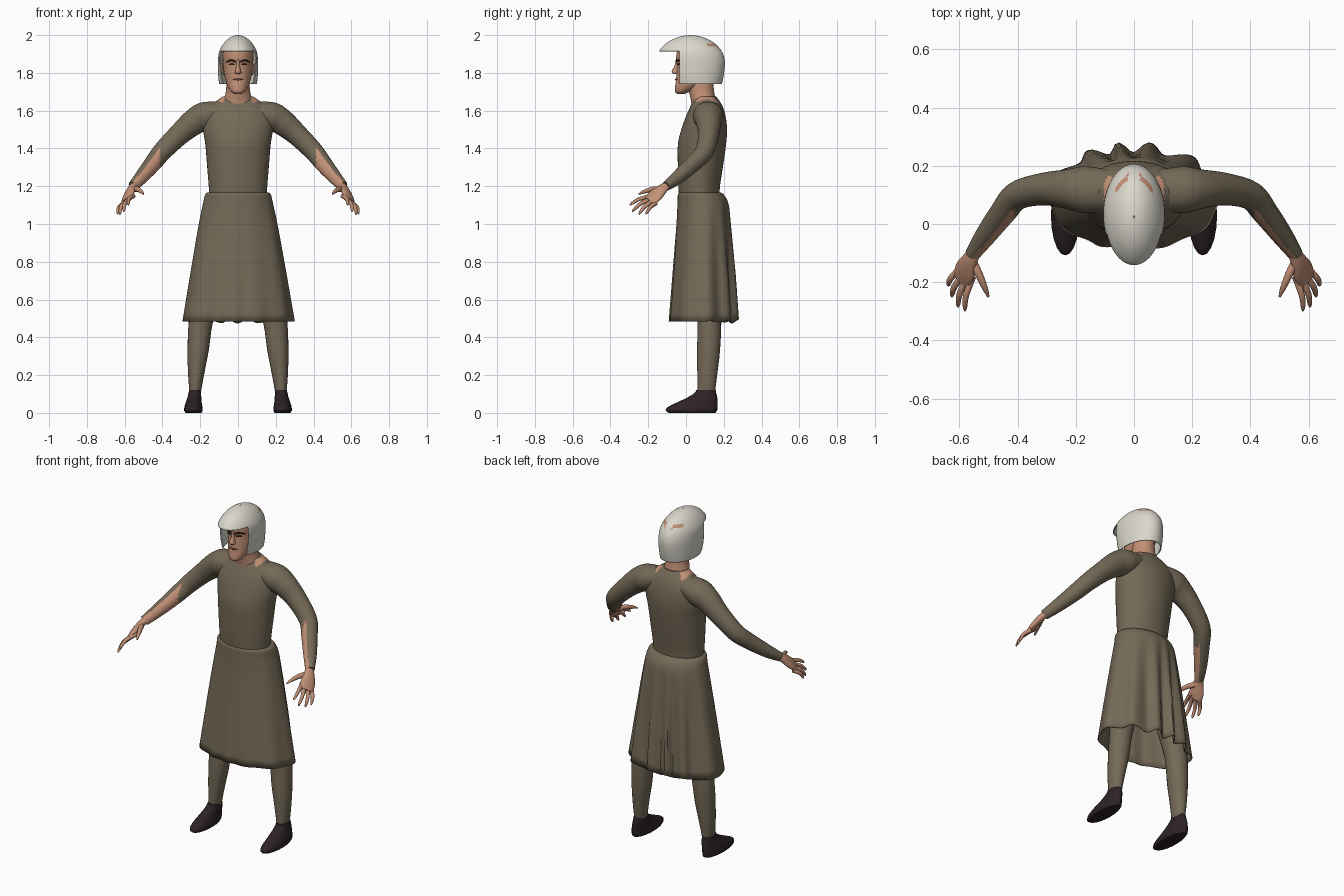
import bpy, bmesh
from math import sin, cos, tau, atan2, radians
from mathutils import Vector as V

cube = bpy.data.objects.get("Cube")
if cube:
    bpy.data.objects.remove(cube, do_unlink=True)


def material(name, r, g, b):
    m = bpy.data.materials.new(name)
    m.use_nodes = True
    m.diffuse_color = (r, g, b, 1)
    node = next(n for n in m.node_tree.nodes if n.type == 'BSDF_PRINCIPLED')
    node.inputs["Base Color"].default_value = (r, g, b, 1)
    node.inputs["Roughness"].default_value = 0.8
    return m


CLOTH = material("brown cloth", .175, .142, .095)
SKIN = material("skin", .54, .28, .18)
SHELL = material("off white", .70, .68, .60)
SHOE = material("dark leather", .026, .016, .018)
BROW = material("dark brown", .04, .018, .012)
LIP = material("lip", .30, .11, .08)


def resample(rows, k):
    """Smooth a list of number tuples with a Catmull-Rom spline."""
    out = []
    for i in range(len(rows) - 1):
        a, b, c, d = (rows[min(max(i + j, 0), len(rows) - 1)] for j in (-1, 0, 1, 2))
        for s in range(k):
            t = s / k
            out.append(tuple(q + .5 * t * (r - p + t * (2*p - 5*q + 4*r - w + t * (3*(q - r) + w - p)))
                             for p, q, r, w in zip(a, b, c, d)))
    return out + [rows[-1]]


def loft(name, rings, mats, n=32, caps=True, mirror=False, edit=None):
    """Skin a list of (centre, u, v) ellipses."""
    bm = bmesh.new()
    loops = [[bm.verts.new(c + u * cos(tau * j / n) + v * sin(tau * j / n)) for j in range(n)]
             for c, u, v in rings]
    for lo, hi in zip(loops, loops[1:]):
        for j in range(n):
            k = (j + 1) % n
            bm.faces.new((lo[j], lo[k], hi[k], hi[j]))
    if caps:
        bm.faces.new(loops[0][::-1])
        bm.faces.new(loops[-1])
    bmesh.ops.recalc_face_normals(bm, faces=bm.faces)
    if edit:
        edit(bm)
    me = bpy.data.meshes.new(name)
    bm.to_mesh(me)
    bm.free()
    for m in mats:
        me.materials.append(m)
    me.shade_smooth()
    me.set_sharp_from_angle(angle=radians(45))
    ob = bpy.data.objects.new(name, me)
    bpy.context.scene.collection.objects.link(ob)
    if mirror:
        ob.modifiers.new("mirror", 'MIRROR').use_mirror_merge = False
    return ob


def stack(name, rows, mats, k=4, x=False, **kw):
    """Level rings: (z, half width, front y, back y[, centre x])."""
    rings = [(V((r[4] if x else 0, (r[2] + r[3]) / 2, r[0])), V((r[1], 0, 0)), V((0, (r[3] - r[2]) / 2, 0)))
             for r in resample(rows, k)]
    return loft(name, rings, mats, **kw)


def limb(name, rows, mats, side=(0, 1, 0), k=4, **kw):
    """Rings square to a path: (x, y, z, radius along side, other radius)."""
    rows = resample(rows, k)
    pts = [V(r[:3]) for r in rows]
    rings = []
    for i, r in enumerate(rows):
        t = (pts[min(i + 1, len(pts) - 1)] - pts[max(i - 1, 0)]).normalized()
        u = (V(side) - t * V(side).dot(t)).normalized()
        rings.append((pts[i], u * r[3], t.cross(u) * r[4]))
    return loft(name, rings, mats, mirror=True, **kw)


def paint(test):
    def edit(bm):
        for f in bm.faces:
            if test(f.calc_center_median(), f.normal):
                f.material_index = 1
    return edit


# Bodice with notched collar
stack("bodice", [(1.12, .15, -.035, .175), (1.2, .155, -.04, .18), (1.3, .163, -.043, .195),
                 (1.42, .173, -.043, .212), (1.5, .185, -.025, .217), (1.57, .185, 0, .21),
                 (1.62, .155, .022, .195), (1.655, .11, .038, .175), (1.675, .08, .05, .16)],
      [CLOTH, SKIN], k=6, n=72,
      edit=paint(lambda c, n: c.z > 1.632 + 1.6 * abs(abs(c.x) - .088) and abs(c.x) > .06))


# Skirt with folds that deepen toward the hem and the back
def folds(bm):
    for v in bm.verts:
        t = max(0, (1.15 - v.co.z) / .67)
        a = atan2(v.co.y - .09, v.co.x)
        back = max(0, sin(a))
        wave = sin(11 * a + .7 * sin(3 * a) + .5)
        s = 1 + wave * (.022 * t + .085 * back * min(1, t * 1.6))
        v.co.x *= s
        v.co.y = .09 + (v.co.y - .09) * s
        v.co.z += .012 * t * back * wave


skirt = stack("skirt", [(1.168, .145, -.03, .17), (1.16, .172, -.042, .195), (1.11, .185, -.045, .225),
                        (1, .208, -.05, .235), (.8, .243, -.065, .247), (.485, .295, -.088, .265)],
              [CLOTH], k=5, n=120, caps=False, edit=folds)
skirt.modifiers.new("cloth thickness", 'SOLIDIFY').thickness = .005

# Legs and shoes
stack("legs", [(.1, .029, .062, .152, .227), (.2, .042, .06, .165, .222), (.33, .056, .058, .18, .211),
               (.48, .064, .06, .187, .197), (.7, .08, .03, .19, .155), (.95, .09, 0, .2, .1)],
      [CLOTH], x=True, n=24, mirror=True)
stack("shoes", [(0, .042, -.09, .155, .235), (.012, .049, -.108, .165, .236), (.03, .048, -.098, .167, .236),
                (.052, .043, -.055, .167, .235), (.08, .037, .005, .166, .231),
                (.105, .033, .045, .16, .229), (.12, .031, .054, .157, .228)],
      [SHOE], x=True, k=2, n=20, mirror=True)

# Arms: sleeve outside, bare inner forearm
INNER = V((-.66, -.66, -.2))
limb("arms", [(.08, .115, 1.6, .07, .05), (.17, .118, 1.572, .08, .075), (.23, .12, 1.542, .068, .07),
              (.31, .12, 1.475, .056, .058), (.40, .098, 1.385, .049, .051), (.45, .04, 1.322, .044, .046),
              (.51, -.04, 1.25, .036, .037), (.555, -.105, 1.2, .024, .028)],
     [CLOTH, SKIN], k=6, n=40,
     edit=paint(lambda c, n: c.x > .415 and n.dot(INNER) > .3))

# Hands
ACROSS = (.05, .04, -.04)
limb("palms", [(.545, -.09, 1.21, .022, .019), (.562, -.122, 1.188, .03, .02),
               (.58, -.16, 1.153, .043, .018), (.592, -.195, 1.122, .04, .012)],
     [SKIN], side=ACROSS, n=20)
FINGERS = {"index": ((.563, -.2, 1.146), (.58, -.298, 1.1)),
           "middle": ((.583, -.2, 1.13), (.604, -.285, 1.065)),
           "ring": ((.6, -.188, 1.117), (.625, -.25, 1.05)),
           "little": ((.614, -.168, 1.107), (.637, -.212, 1.052))}
for label, (a, b) in FINGERS.items():
    a, b = V(a), V(b)
    path = [a.lerp(b, t) + V((.006, 0, .008)) * 4 * t * (1 - t) for t in (-.2, .45, .85, 1)]
    limb(label + "_fingers", [(*p, r, r) for p, r in zip(path, (.012, .0105, .008, .003))],
         [SKIN], side=ACROSS, n=10, k=3)
limb("thumbs", [(.56, -.12, 1.183, .018, .016), (.533, -.172, 1.184, .014, .014),
                (.512, -.22, 1.172, .01, .01), (.5, -.25, 1.158, .004, .004)],
     [SKIN], side=ACROSS, n=10, k=3)

# Neck and head
stack("neck", [(1.6, .088, .035, .16), (1.66, .075, .025, .155), (1.71, .063, .015, .148), (1.8, .06, .01, .14)],
      [SKIN])
stack("head", [(1.688, .018, -.045, -.01), (1.7, .036, -.058, .02), (1.725, .053, -.058, .07),
               (1.76, .066, -.053, .12), (1.8, .074, -.05, .15), (1.845, .079, -.047, .17),
               (1.875, .081, -.052, .175), (1.92, .078, -.045, .165), (1.96, .05, -.01, .12)],
      [SKIN], n=40)

# Facial features
stack("nose", [(1.793, .010, -.062, -.03), (1.8, .018, -.074, -.03), (1.812, .015, -.074, -.03),
               (1.84, .009, -.06, -.03), (1.87, .008, -.054, -.03)], [SKIN], k=3, n=16)
limb("brows", [(.011, -.053, 1.858, .004, .004), (.036, -.044, 1.867, .005, .005),
               (.062, -.018, 1.858, .003, .003)], [BROW], n=10)
limb("eyes", [(.018, -.046, 1.844, .003, .003), (.033, -.041, 1.846, .005, .005),
              (.047, -.029, 1.844, .003, .003)], [BROW], n=10)
limb("lips", [(0, -.054, 1.765, .004, .005), (.016, -.051, 1.766, .004, .004),
              (.029, -.044, 1.763, .002, .002)], [LIP], n=10)
limb("ears", [(.072, .06, 1.79, .01, .006), (.085, .065, 1.82, .016, .008),
              (.085, .065, 1.85, .014, .006)], [SKIN], n=12)


# Helmet: egg shell cut open under the brim
def open_face(bm):
    for co, no in (((0, 0, 1.915), (0, 0, 1)), ((0, -.035, 0), (0, 1, 0))):
        bmesh.ops.bisect_plane(bm, geom=bm.verts[:] + bm.edges[:] + bm.faces[:], plane_co=co, plane_no=no)
    gone = [f for f in bm.faces
            if f.calc_center_median().z < 1.915 and f.calc_center_median().y < -.035]
    bmesh.ops.delete(bm, geom=gone, context='FACES')
    paint(lambda c, n: c.z > 1.92 and .02 < abs(c.x) < .064
          and abs(c.y + 1.1 * abs(c.x) - .186) < .011)(bm)


helmet = stack("helmet", [(1.74, .1, -.09, .19), (1.79, .105, -.115, .2), (1.85, .106, -.135, .206),
                          (1.89, .104, -.143, .2), (1.918, .098, -.14, .187), (1.945, .084, -.118, .165),
                          (1.97, .064, -.085, .133), (1.988, .041, -.045, .093), (1.997, .02, -.008, .055),
                          (2, .003, .02, .028)],
               [SHELL, SKIN], k=5, n=96, caps=False, edit=open_face)
shell = helmet.modifiers.new("shell thickness", 'SOLIDIFY')
shell.thickness = .006
